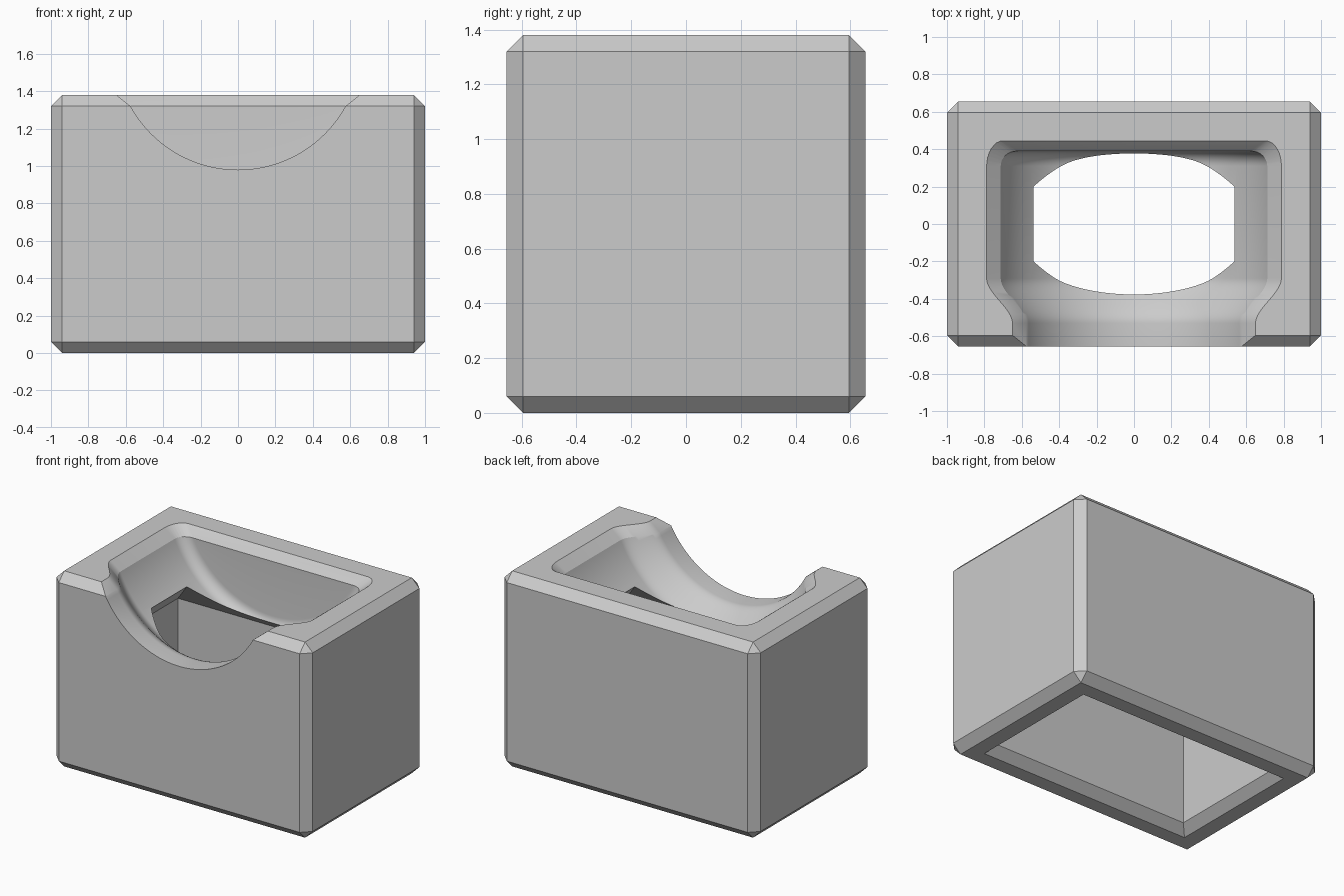
import bpy, bmesh, math
from mathutils import Vector, Matrix

if "Cube" in bpy.data.objects:
    bpy.data.objects.remove(bpy.data.objects["Cube"], do_unlink=True)

grey = bpy.data.materials.new("light_grey")
grey.use_nodes = True
grey.diffuse_color = (0.6, 0.6, 0.6, 1)
grey.node_tree.nodes["Principled BSDF"].inputs["Base Color"].default_value = grey.diffuse_color

LENGTH, DEPTH, HEIGHT, CHAMFER = 2.0, 1.31, 1.38, 0.06
AXIS_Z, LIP_R, BOWL_R = 1.636, 0.656, 0.78
RIM_Z = HEIGHT - CHAMFER
BACK_Y, FILLET = 0.39, 0.08


def make_object(name, bm):
    bmesh.ops.recalc_face_normals(bm, faces=bm.faces[:])
    mesh = bpy.data.meshes.new(name)
    bm.to_mesh(mesh)
    bm.free()
    mesh.materials.append(grey)
    obj = bpy.data.objects.new(name, mesh)
    bpy.context.collection.objects.link(obj)
    return obj


def loft(name, rings):
    """Closed solid through rings of equal point count."""
    bm = bmesh.new()
    loops = [[bm.verts.new(p) for p in ring] for ring in rings]
    for a, b in zip(loops, loops[1:]):
        for i in range(len(a)):
            j = (i + 1) % len(a)
            bm.faces.new((a[i], a[j], b[j], b[i]))
    bm.faces.new(loops[0])
    bm.faces.new(loops[-1])
    return make_object(name, bm)


def rectangle(hx, hy, z):
    return [(-hx, -hy, z), (hx, -hy, z), (hx, hy, z), (-hx, hy, z)]


# Chamfered outer block
bm = bmesh.new()
bmesh.ops.create_cube(bm, size=1, matrix=Matrix.Translation((0, 0, HEIGHT / 2))
                      @ Matrix.Diagonal((LENGTH, DEPTH, HEIGHT, 1)))
bmesh.ops.bevel(bm, geom=bm.edges[:], offset=CHAMFER, segments=1,
                affect='EDGES', profile=0.5)
body = make_object("holder_body", bm)

# Inner cavity: flared bottom opening, straight walls, hipped roof
cx, cy, eaves = 0.77, 0.43, 0.84
cavity = loft("cavity_cutter", [
    rectangle(cx + 0.08, cy + 0.08, -0.02),
    rectangle(cx, cy, CHAMFER),
    rectangle(cx, cy, eaves),
    rectangle(cx - 0.4, cy - 0.4, eaves + 0.4)])

# Bowl profile along y: front lip, S-curve, trough, rounded back corner
profile = [(-0.8, LIP_R)]
STEPS = 16
for i in range(STEPS + 1):
    t = i / STEPS
    s = t * t * (3 - 2 * t)
    profile.append((-0.53 + 0.24 * t, LIP_R + (BOWL_R - LIP_R) * s))
for i in range(9):
    a = i / 8 * math.pi / 2
    profile.append((BACK_Y - FILLET + FILLET * math.sin(a),
                    BOWL_R - FILLET + FILLET * math.cos(a)))

# Bowl turned about a y axis above the block
bm = bmesh.new()
points = [(-0.8, 0)] + profile + [(BACK_Y, 0)]
verts = [bm.verts.new((r, y, AXIS_Z)) for y, r in points]
edges = [bm.edges.new(pair) for pair in zip(verts, verts[1:])]
bmesh.ops.spin(bm, geom=verts + edges, cent=(0, 0, AXIS_Z), axis=(0, 1, 0),
               angle=math.tau, steps=128)
bmesh.ops.remove_doubles(bm, verts=bm.verts[:], dist=0.0005)
bowl = make_object("bowl_cutter", bm)


# Sloped rim around the top opening
def rim_ring(k):
    side = []
    for y, r in profile:
        w = math.sqrt(r * r - (AXIS_Z - RIM_Z) ** 2) + 0.075 * k
        back = max(0, (y - BACK_Y + FILLET) / FILLET)
        side.append((w, y + 0.055 * k * back, RIM_Z + CHAMFER * k))
    return side + [(-x, y, z) for x, y, z in reversed(side)]


rim = loft("rim_cutter", [rim_ring(-0.2), rim_ring(1.5)])

# Cut the openings
bpy.context.view_layer.objects.active = body
body.select_set(True)
for cutter in (cavity, bowl, rim):
    mod = body.modifiers.new(cutter.name, 'BOOLEAN')
    mod.operation = 'DIFFERENCE'
    mod.solver = 'EXACT'
    mod.object = cutter
    bpy.ops.object.modifier_apply(modifier=mod.name)
    bpy.data.objects.remove(cutter, do_unlink=True)

bpy.ops.object.shade_smooth_by_angle(angle=math.radians(25))
